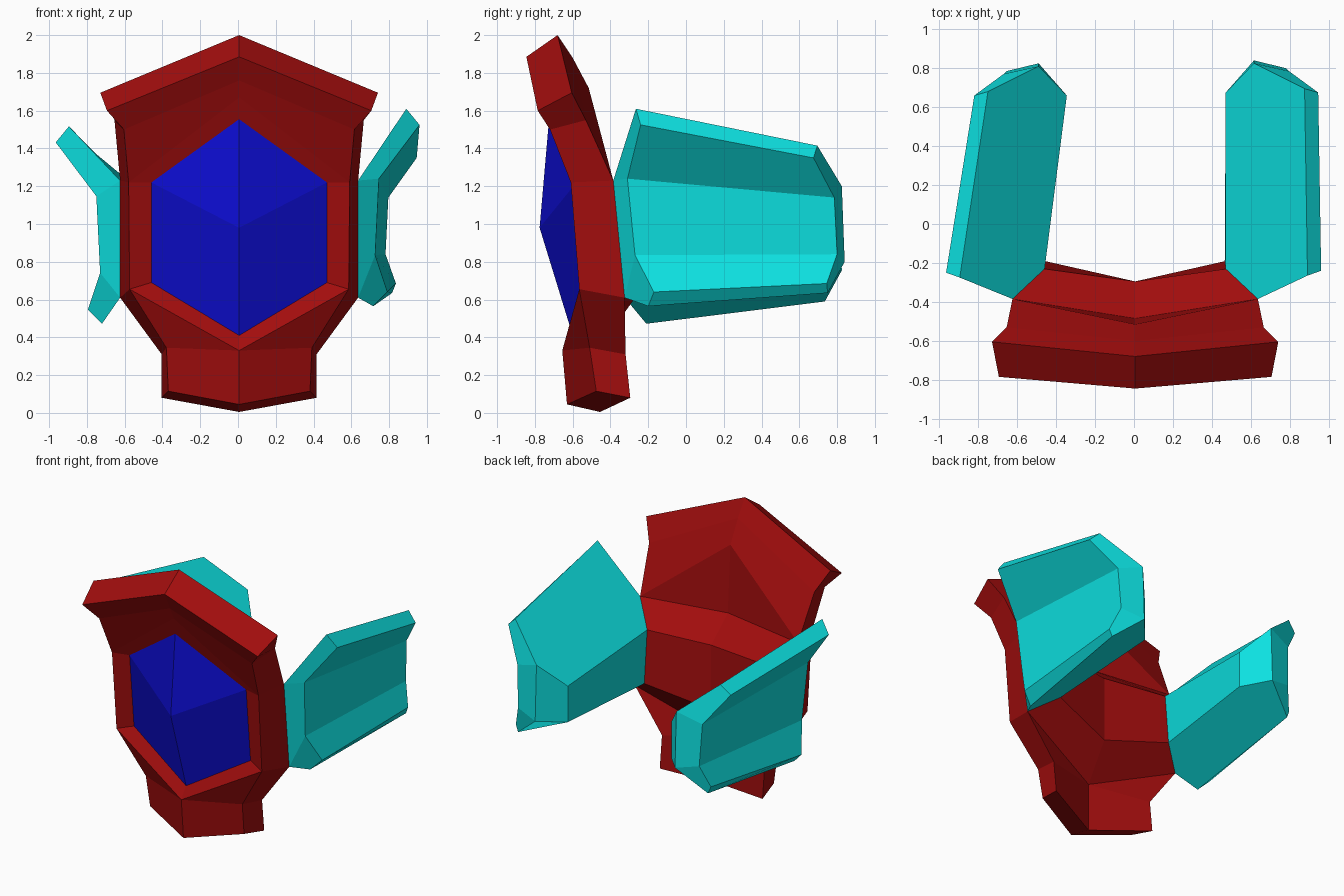
import bpy, bmesh
from mathutils import Vector

if "Cube" in bpy.data.objects:
    bpy.data.objects.remove(bpy.data.objects["Cube"])


def material(name, rgb):
    m = bpy.data.materials.new(name)
    m.diffuse_color = (*rgb, 1)
    m.use_nodes = True
    m.node_tree.nodes["Principled BSDF"].inputs["Base Color"].default_value = m.diffuse_color
    return m


RED = material("red", (0.36, 0.004, 0.004))
BLUE = material("blue", (0.004, 0.004, 0.64))
CYAN = material("cyan", (0.004, 0.75, 0.75))


def build(name, pts, faces, mat, mirror=False, closed=True, shift=0.0):
    """Flat-faced mesh from named points; faces are strings of point names."""
    bm = bmesh.new()
    for sign in ((1, -1) if mirror else (1,)):
        vs = {k: bm.verts.new((p[0] * sign, p[1], p[2])) for k, p in pts.items()}
        for f in faces:
            loop = [vs[k] for k in f.split()]
            bm.faces.new(loop if sign > 0 else loop[::-1])
    used = [v for v in bm.verts if not v.link_faces]
    bmesh.ops.delete(bm, geom=used, context='VERTS')
    bmesh.ops.remove_doubles(bm, verts=bm.verts, dist=1e-4)
    if closed:
        bmesh.ops.recalc_face_normals(bm, faces=bm.faces)
    me = bpy.data.meshes.new(name)
    bm.to_mesh(me)
    bm.free()
    me.materials.append(mat)
    ob = bpy.data.objects.new(name, me)
    ob.location.x = shift
    bpy.context.collection.objects.link(ob)
    return ob


# Shield body: centre-line profile (y, z), from the front lip round to the back
centre = {
    "c0": (-.845, 1.885), "c1": (-.785, 1.76), "c2": (-.74, 1.67), "h0": (-.725, 1.555),
    "h3": (-.60, .41), "c3": (-.655, .33), "c4": (-.63, .045), "c5": (-.455, .005),
    "c6": (-.455, .35), "c7": (-.295, .615), "c8": (-.295, 1.08), "c9": (-.485, 1.24),
    "c10": (-.515, 1.72), "c11": (-.60, 1.88), "c12": (-.68, 2.0)}
# Shield body: side profile
side = {
    "s0": (.70, -.785, 1.60), "s1": (.61, -.72, 1.50), "s2": (.585, -.61, 1.22),
    "h1": (.465, -.58, 1.22), "h2": (.465, -.53, .69), "s3": (.58, -.565, .655),
    "s4": (.385, -.51, .345), "s5": (.375, -.475, .115), "s6": (.41, -.295, .08),
    "s7": (.41, -.32, .31), "s8": (.63, -.325, .61), "s9": (.465, -.19, .72),
    "s10": (.47, -.23, 1.09), "s11": (.63, -.385, 1.23), "s12": (.66, -.53, 1.55),
    "s13": (.735, -.605, 1.695)}
body = {k: (0, *p) for k, p in centre.items()} | side
build("shield_body", body, [
    "c0 s0 s1 c1", "c1 s1 s2 c2", "c2 s2 h1 h0", "s2 s3 h2 h1", "h2 s3 c3 h3",
    "c3 s3 s4", "c3 s4 s5 c4", "c4 s5 s6 c5", "c5 s6 s7 c6", "c6 s7 s8",
    "c6 s8 s9 c7", "c7 s9 s10 c8", "c8 s10 s11 c9", "c9 s11 c10",
    "c10 s11 s12 c11", "c11 s12 s13 c12", "c12 s13 s0 c0",
    "s0 s13 s12 s1", "s1 s12 s11 s2", "s2 s11 s8 s3", "s3 s8 s7 s4",
    "s4 s7 s6 s5", "s8 s11 s10 s9"], RED, mirror=True, shift=.006)

# Faceted blue core set in the body's opening
core = {k: body[k] for k in ("h0", "h1", "h2", "h3")} | {"tip": (0, -.775, .98)}
build("blue_core", core, ["tip h1 h0", "tip h3 h2 h1"], BLUE,
      mirror=True, closed=False, shift=.006)

# Side wing: front end section (o outer, i inner, a/d front edge), then back end section
front = {
    "o0": (.955, -.24, 1.525), "o1": (.74, -.31, 1.24), "o2": (.72, -.27, .835),
    "o3": (.785, -.17, .64), "i0": (.885, -.265, 1.61), "i3": (.71, -.20, .565)}
joint = {
    "a": (.63, -.385, 1.23), "d": (.63, -.325, .61),
    "i1": (.465, -.23, 1.09), "i2": (.46, -.19, .72)}
back = {
    "p0": (.94, .675, 1.35), "p1": (.79, .785, 1.14), "p2": (.775, .80, .84),
    "p3": (.83, .745, .685), "r0": (.87, .695, 1.415), "q1": (.61, .825, 1.20),
    "q2": (.61, .84, .80), "r1": (.465, .675, 1.03), "r2": (.465, .675, .77),
    "r3": (.81, .75, .635)}
wing_faces = [
    "o0 o1 p1 p0", "o1 o2 p2 p1", "o2 o3 p3 p2", "o0 p0 r0 i0", "o3 i3 r3 p3",
    "i0 a o1 o0", "a d o2 o1", "d i3 o3 o2", "a i1 i2 d",
    "r0 p0 p1 q1", "q1 p1 p2 q2", "q2 p2 p3 r3", "q1 q2 r2 r1",
    "i0 r0 q1 r1 i1 a", "i1 r1 r2 i2", "i2 r2 q2 r3 i3 d"]

build("right_wing", {k: Vector(p) + Vector((.006, 0, 0)) for k, p in (front | joint | back).items()},
      wing_faces, CYAN)

# Left wing: mirrored, swung inward at the back and lowered
left = {k: (-x + .006, y, z) for k, (x, y, z) in joint.items()}
left |= {k: (-x - .01, y - .01, z - .093) for k, (x, y, z) in front.items()}
left |= {k: (-x + .12, y - .015, z - .045) for k, (x, y, z) in back.items()}
build("left_wing", left, wing_faces, CYAN)
